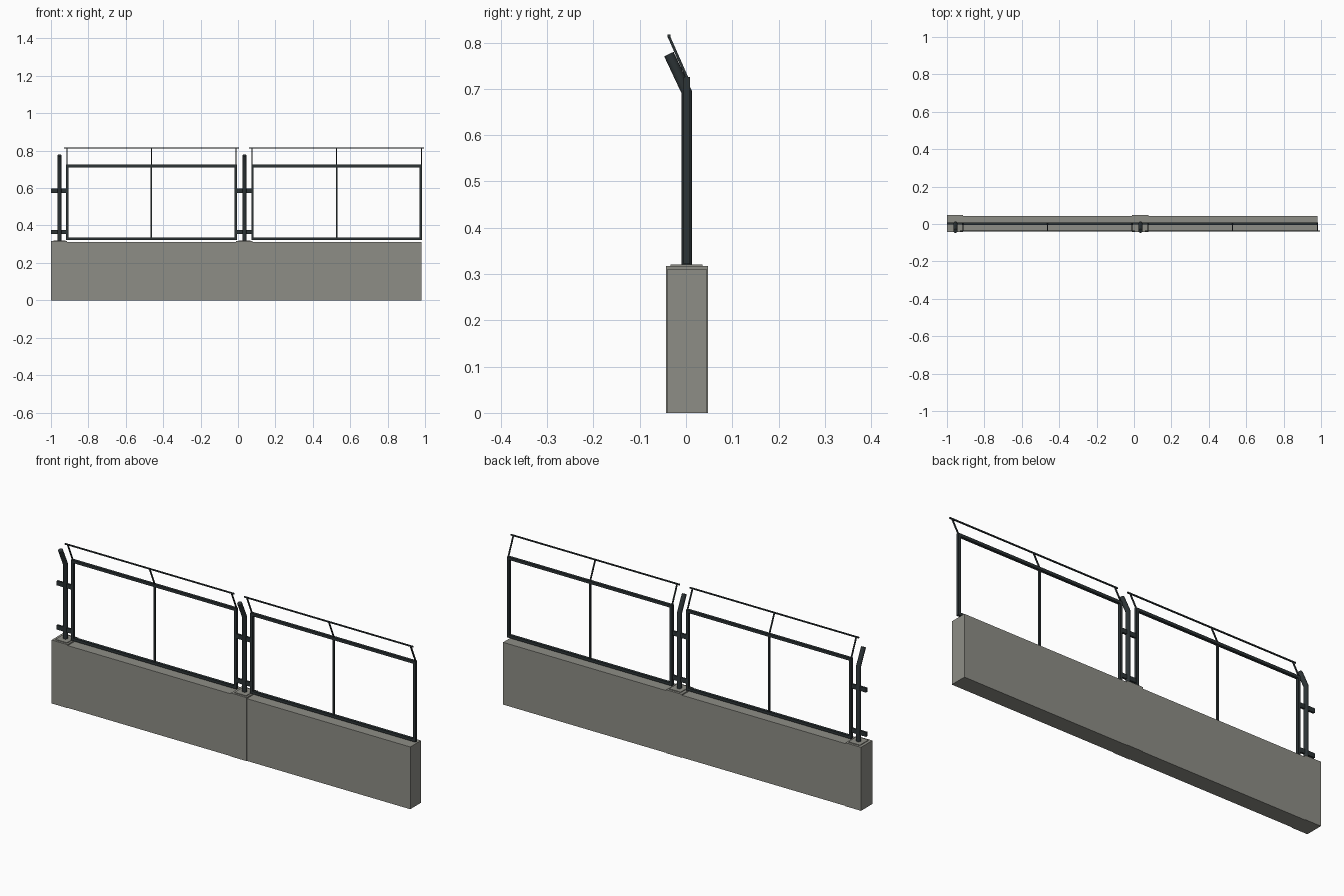
import bpy, bmesh, math
from mathutils import Vector

if "Cube" in bpy.data.objects:
    bpy.data.objects.remove(bpy.data.objects["Cube"])


def material(name, rgb):
    m = bpy.data.materials.new(name)
    m.diffuse_color = (*rgb, 1)
    m.use_nodes = True
    m.node_tree.nodes["Principled BSDF"].inputs["Base Color"].default_value = m.diffuse_color
    return m


concrete = material("concrete grey", (0.27, 0.27, 0.24))
steel = material("dark steel", (0.025, 0.033, 0.036))


def finish(bm, name, mat):
    bmesh.ops.recalc_face_normals(bm, faces=bm.faces[:])
    me = bpy.data.meshes.new(name)
    bm.to_mesh(me)
    bm.free()
    me.materials.append(mat)
    ob = bpy.data.objects.new(name, me)
    bpy.context.collection.objects.link(ob)
    return ob


def box(name, x, y, z, mat):
    """Box from (min, max) ranges."""
    bm = bmesh.new()
    bmesh.ops.create_cube(bm, size=1)
    for v in bm.verts:
        v.co = [r[0] + (c + 0.5) * (r[1] - r[0]) for c, r in zip(v.co, (x, y, z))]
    return finish(bm, name, mat)


def tube(name, x, path, r, sides, mat):
    """Mitred tube along a (y, z) path at constant x."""
    pts = [Vector((x, y, z)) for y, z in path]
    X = Vector((1, 0, 0))
    bm = bmesh.new()
    rings = []
    for i, p in enumerate(pts):
        d0 = (p - pts[i - 1]).normalized() if i else None
        d1 = (pts[i + 1] - p).normalized() if i < len(pts) - 1 else None
        d0, d1 = d0 or d1, d1 or d0
        side = X.cross((d0 + d1).normalized()) / math.cos(d0.angle(d1) / 2)
        ring = []
        for k in range(sides):
            a = 2 * math.pi * (k + 0.5) / sides
            ring.append(bm.verts.new(p + r * (math.cos(a) * X + math.sin(a) * side)))
        rings.append(ring)
    for a, b in zip(rings, rings[1:]):
        for k in range(sides):
            n = (k + 1) % sides
            bm.faces.new((a[k], a[n], b[n], b[k]))
    bm.faces.new(rings[0])
    bm.faces.new(rings[-1])
    ob = finish(bm, name, mat)
    if sides > 4:
        bpy.context.view_layer.objects.active = ob
        ob.select_set(True)
        bpy.ops.object.shade_smooth_by_angle(angle=math.radians(35))
        ob.select_set(False)


CY = 0.002
for x0 in (-1.0, -0.01):
    # concrete pillar, infill wall and base plate
    box("pillar", (x0, x0 + 0.087), (-0.043, 0.047), (0, 0.317), concrete)
    box("wall_panel", (x0 + 0.087, x0 + 0.99), (-0.04, 0.044), (0, 0.311), concrete)
    box("base_plate", (x0 + 0.014, x0 + 0.078), (-0.033, 0.036), (0.317, 0.3205), concrete)

    # bent round post with clamp bars
    tube("post", x0 + 0.045, [(CY, 0.318), (CY, 0.692), (-0.037, 0.775)], 0.0115, 16, steel)
    for z in (0.365, 0.586):
        box("clamp_bar", (x0, x0 + 0.088), (CY - 0.005, CY + 0.005), (z - 0.011, z + 0.011), steel)

    # rectangular frame
    fx0, fx1 = x0 + 0.081, x0 + 0.994
    fy = (CY - 0.007, CY + 0.007)
    for x in (fx0, fx1 - 0.013):
        box("frame_upright", (x, x + 0.013), fy, (0.322, 0.725), steel)
    for z in (0.322, 0.711):
        box("frame_rail", (fx0 + 0.013, fx1 - 0.013), fy, (z, z + 0.014), steel)

    # middle bar, leaning wire holders and top wire
    xm = (fx0 + fx1) / 2
    box("middle_bar", (xm - 0.004, xm + 0.004), (CY - 0.004, CY + 0.004), (0.336, 0.711), steel)
    for x in (fx0 + 0.004, xm, fx1 - 0.004):
        tube("wire_holder", x, [(0.004, 0.72), (-0.037, 0.813)], 0.004, 4, steel)
    box("top_wire", (x0 + 0.07, x0 + 1.005), (-0.040, -0.034), (0.811, 0.817), steel)
